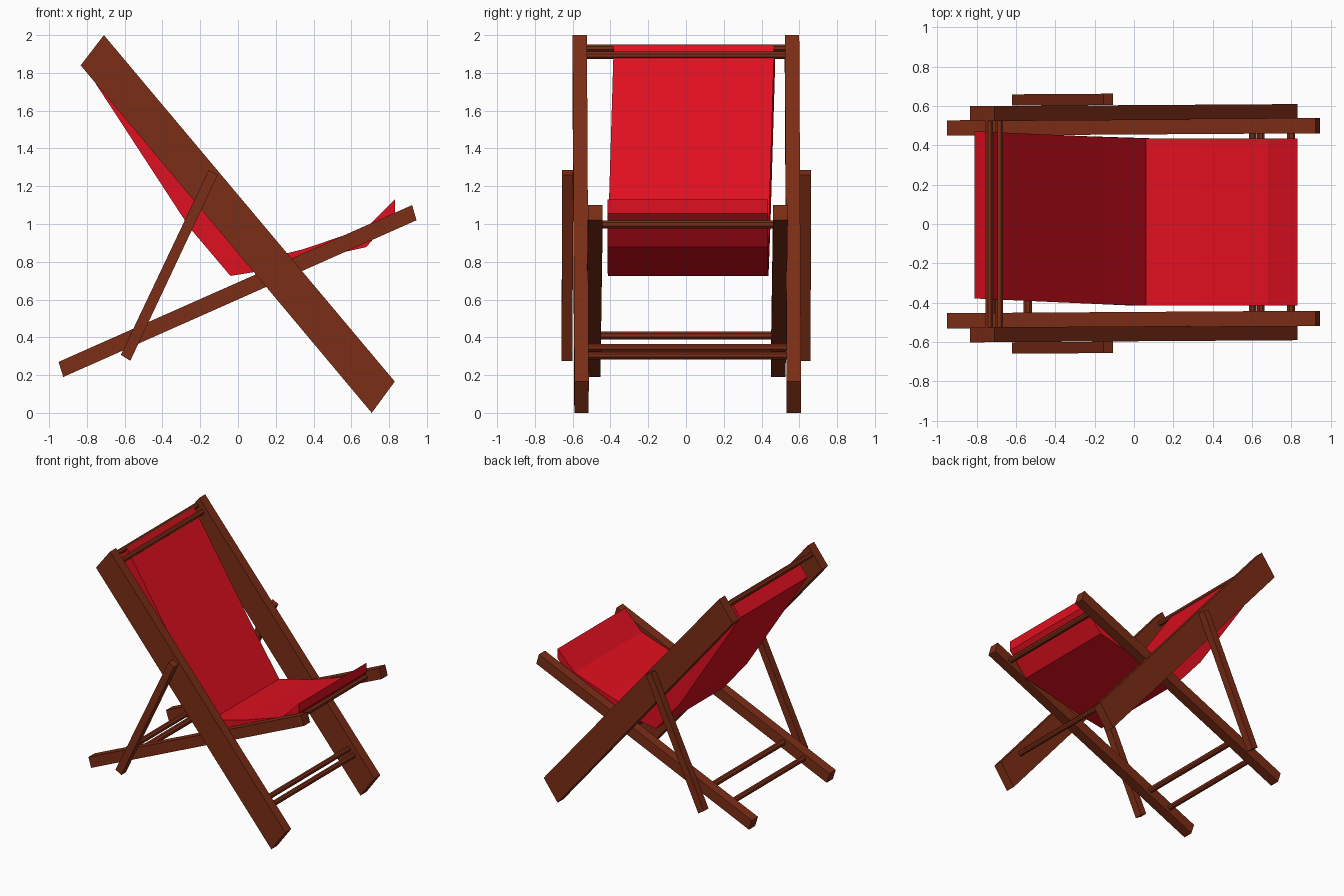
import bpy, bmesh, math

if "Cube" in bpy.data.objects:
    bpy.data.objects.remove(bpy.data.objects["Cube"])

def material(name, rgb):
    m = bpy.data.materials.new(name)
    m.diffuse_color = (*rgb, 1)
    m.use_nodes = True
    m.node_tree.nodes["Principled BSDF"].inputs["Base Color"].default_value = m.diffuse_color
    return m

WOOD = material("dark_wood", (0.20, 0.026, 0.008))
CLOTH = material("red_cloth", (0.74, 0.005, 0.014))
SKEW = 0.0065   # the whole frame is turned very slightly

def prism(name, profile, ys, mat, shift=lambda x: SKEW * x):
    """Sweep an x-z profile through a list of y stations and cap both ends."""
    bm = bmesh.new()
    rings = [[bm.verts.new((x, y + shift(x), z)) for x, z in profile] for y in ys]
    n = len(profile)
    for a, b in zip(rings, rings[1:]):
        for i in range(n):
            j = (i + 1) % n
            bm.faces.new((a[i], a[j], b[j], b[i]))
    bm.faces.new(rings[0])
    bm.faces.new(rings[-1])
    bmesh.ops.recalc_face_normals(bm, faces=bm.faces)
    me = bpy.data.meshes.new(name)
    bm.to_mesh(me)
    bm.free()
    me.materials.append(mat)
    ob = bpy.data.objects.new(name, me)
    bpy.context.collection.objects.link(ob)
    return ob

def bar(name, x, z, half, r=0.021, sides=8):
    """Round cross bar along y."""
    ring = [(x + r * math.cos(math.tau * (i + .5) / sides),
             z + r * math.sin(math.tau * (i + .5) / sides)) for i in range(sides)]
    prism(name, ring, (-half + 0.004, half + 0.004), WOOD)

# Paired side timbers: profile, centre distance, half thickness
timbers = {
    "back_rail": ([(-0.71, 2.0), (-0.833, 1.84), (0.708, 0.0), (0.83, 0.166)], 0.562, 0.038),
    "seat_rail": ([(-0.95, 0.27), (-0.925, 0.19), (0.945, 1.02), (0.922, 1.10)], 0.490, 0.039),
    "prop": ([(-0.155, 1.286), (-0.62, 0.307), (-0.57, 0.276), (-0.107, 1.26)], 0.630, 0.029),
}
for name, (prof, c, h) in timbers.items():
    for side, s in (("right", -1), ("left", 1)):
        y = s * c + 0.004
        prism(f"{name}_{side}", prof, (y - h, y + h), WOOD)

# Cross bars
bar("top_bar_upper", -0.735, 1.932, 0.55)
bar("top_bar_lower", -0.685, 1.893, 0.55)
bar("foot_bar_upper", 0.603, 0.345, 0.55)
bar("foot_bar_lower", 0.645, 0.303, 0.55)
bar("seat_front_bar", 0.798, 0.998, 0.48, 0.023)
bar("rear_bar_inner", -0.54, 0.41, 0.48, 0.024)
bar("rear_bar_outer", -0.72, 0.33, 0.48, 0.022)

# Padded cloth sling, in five strips across its width
sling = [(-0.81, 1.83), (-0.256, 0.98), (-0.04, 0.725), (0.10, 0.748), (0.68, 0.878),
         (0.83, 1.055), (0.83, 1.13), (0.68, 0.98), (0.35, 0.868), (0.06, 0.795),
         (-0.14, 1.085), (-0.715, 1.945)]
prism("sling", sling, [-0.415 + 0.17 * i for i in range(6)], CLOTH,
      lambda x: 0.045 * max(0, -x))
